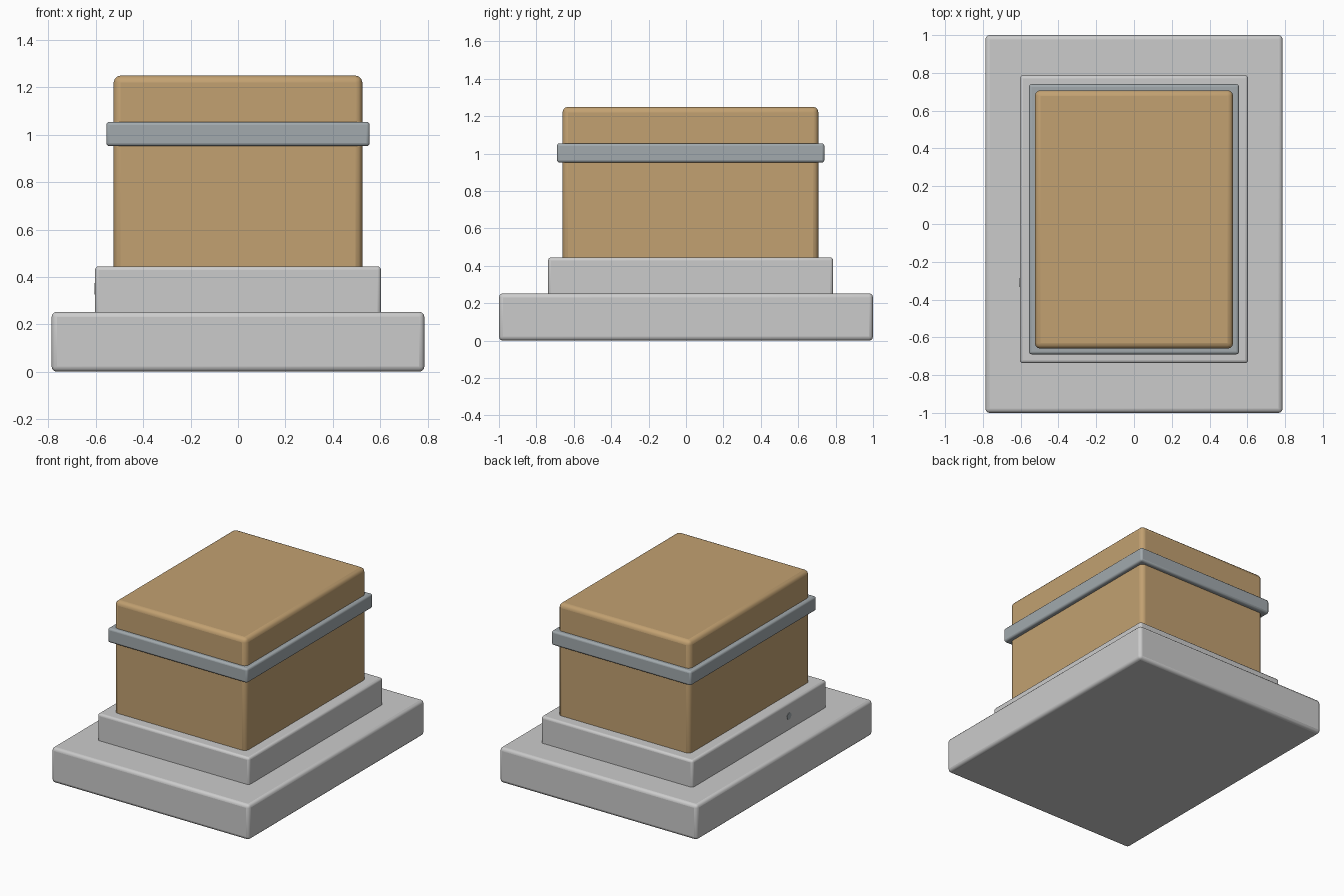
import bpy
from math import pi

if "Cube" in bpy.data.objects:
    bpy.data.objects.remove(bpy.data.objects["Cube"])


def material(name, color):
    mat = bpy.data.materials.new(name)
    mat.diffuse_color = (*color, 1)
    mat.use_nodes = True
    mat.node_tree.nodes["Principled BSDF"].inputs["Base Color"].default_value = mat.diffuse_color
    return mat


def rounded_box(name, half_x, y0, y1, z0, z1, radius, mat=None):
    bpy.ops.mesh.primitive_cube_add(size=1, location=(0, (y0 + y1) / 2, (z0 + z1) / 2))
    box = bpy.context.object
    box.name = name
    box.scale = (2 * half_x, y1 - y0, z1 - z0)
    bpy.ops.object.transform_apply(location=False, rotation=False, scale=True)
    bevel = box.modifiers.new("rounded_edges", "BEVEL")
    bevel.width = radius
    bevel.segments = 3
    bpy.ops.object.shade_smooth_by_angle()
    if mat:
        box.data.materials.append(mat)
    return box


wood = material("tan", (0.54, 0.355, 0.165))
steel = material("blue_grey", (0.36, 0.40, 0.42))

# Stepped plinth
rounded_box("base_slab", 0.787, -1.0, 1.0, 0.0, 0.253, 0.022)
rounded_box("upper_step", 0.604, -0.737, 0.787, 0.22, 0.445, 0.016)

# Main block and the band around it
rounded_box("body_block", 0.525, -0.66, 0.708, 0.41, 1.25, 0.03, wood)
rounded_box("band", 0.556, -0.69, 0.74, 0.952, 1.055, 0.014, steel)

# Small, almost flush plug in the left side of the step
bpy.ops.mesh.primitive_cylinder_add(vertices=24, radius=0.024, depth=0.03,
                                    location=(-0.591, -0.31, 0.35),
                                    rotation=(0, pi / 2, 0))
plug = bpy.context.object
plug.name = "side_plug"
bpy.ops.object.shade_smooth_by_angle()
plug.data.materials.append(steel)
